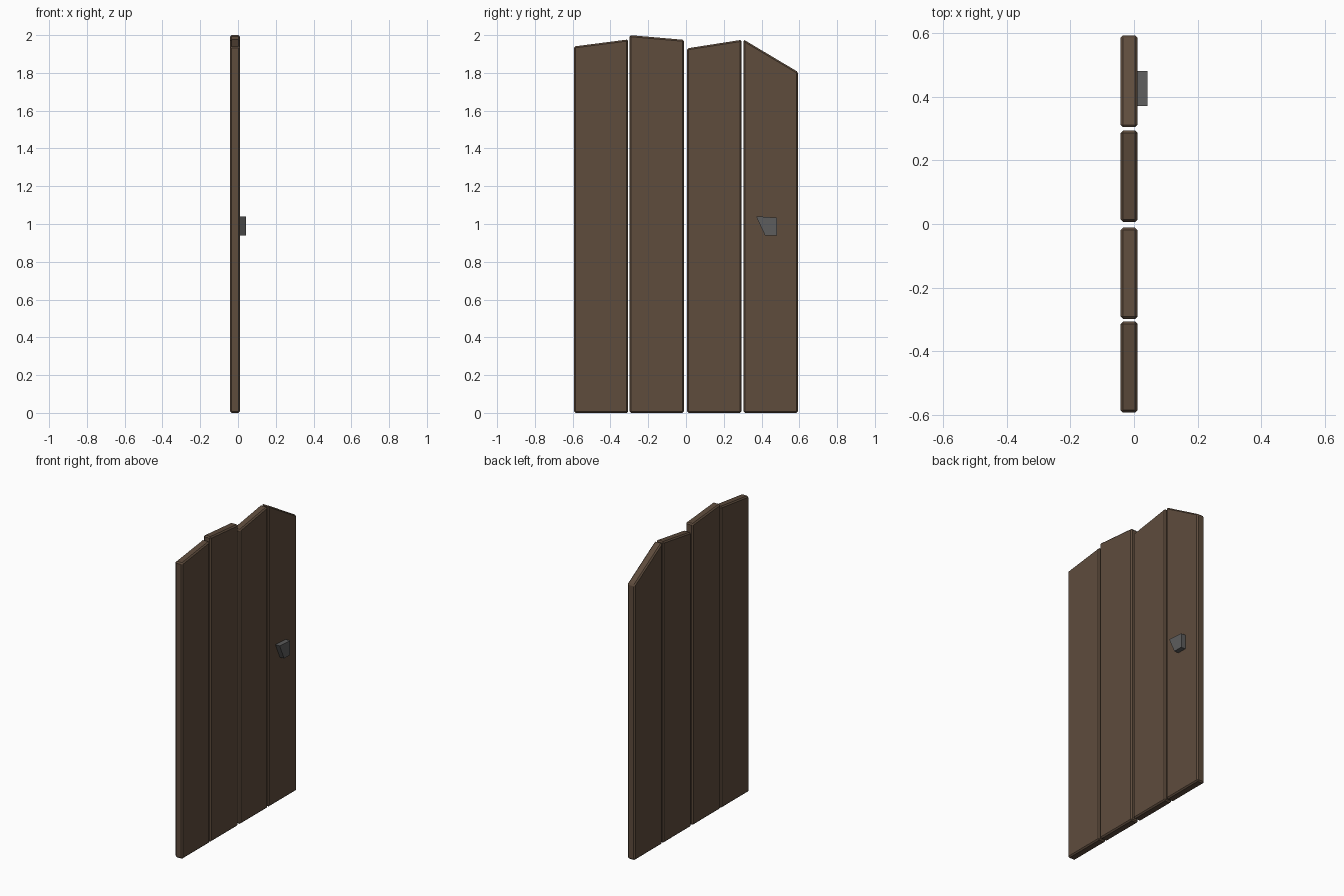
import bpy, bmesh

if "Cube" in bpy.data.objects:
    bpy.data.objects.remove(bpy.data.objects["Cube"])

X_BACK, X_FACE, X_FRONT = -0.042, 0.011, 0.042


def material(name, rgb):
    m = bpy.data.materials.new(name)
    m.diffuse_color = (*rgb, 1)
    m.use_nodes = True
    m.node_tree.nodes["Principled BSDF"].inputs["Base Color"].default_value = m.diffuse_color
    return m


wood = material("dark brown wood", (0.112, 0.072, 0.046))
iron = material("dark grey iron", (0.110, 0.110, 0.110))


def slab(name, outline, x0, x1, mat, bevel=0):
    """Extrude a (y, z) outline along x, with optional chamfered edges."""
    bm = bmesh.new()
    face = bm.faces.new([bm.verts.new((x0, y, z)) for y, z in outline])
    new = bmesh.ops.extrude_face_region(bm, geom=[face])["geom"]
    verts = [v for v in new if isinstance(v, bmesh.types.BMVert)]
    bmesh.ops.translate(bm, verts=verts, vec=(x1 - x0, 0, 0))
    bmesh.ops.recalc_face_normals(bm, faces=bm.faces)
    if bevel:
        bmesh.ops.bevel(bm, geom=bm.edges[:], offset=bevel, segments=1,
                        affect='EDGES', profile=0.5)
    mesh = bpy.data.meshes.new(name)
    bm.to_mesh(mesh)
    bm.free()
    mesh.materials.append(mat)
    bpy.context.collection.objects.link(bpy.data.objects.new(name, mesh))


# Four upright planks: left y, right y, left top z, right top z
planks = [
    (-0.593, -0.306, 1.94, 1.977),
    (-0.299, -0.011, 2.00, 1.975),
    (0.006, 0.294, 1.93, 1.975),
    (0.304, 0.593, 1.977, 1.805),
]
for i, (y0, y1, z0, z1) in enumerate(planks, 1):
    slab(f"plank_{i}", [(y0, 0), (y1, 0), (y1, z1), (y0, z0)],
         X_BACK, X_FACE, wood, 0.008)

# Angular handle on the +x face
slab("handle", [(0.418, 0.940), (0.481, 0.940), (0.481, 1.033), (0.371, 1.041)],
     X_FACE - 0.002, X_FRONT, iron)
